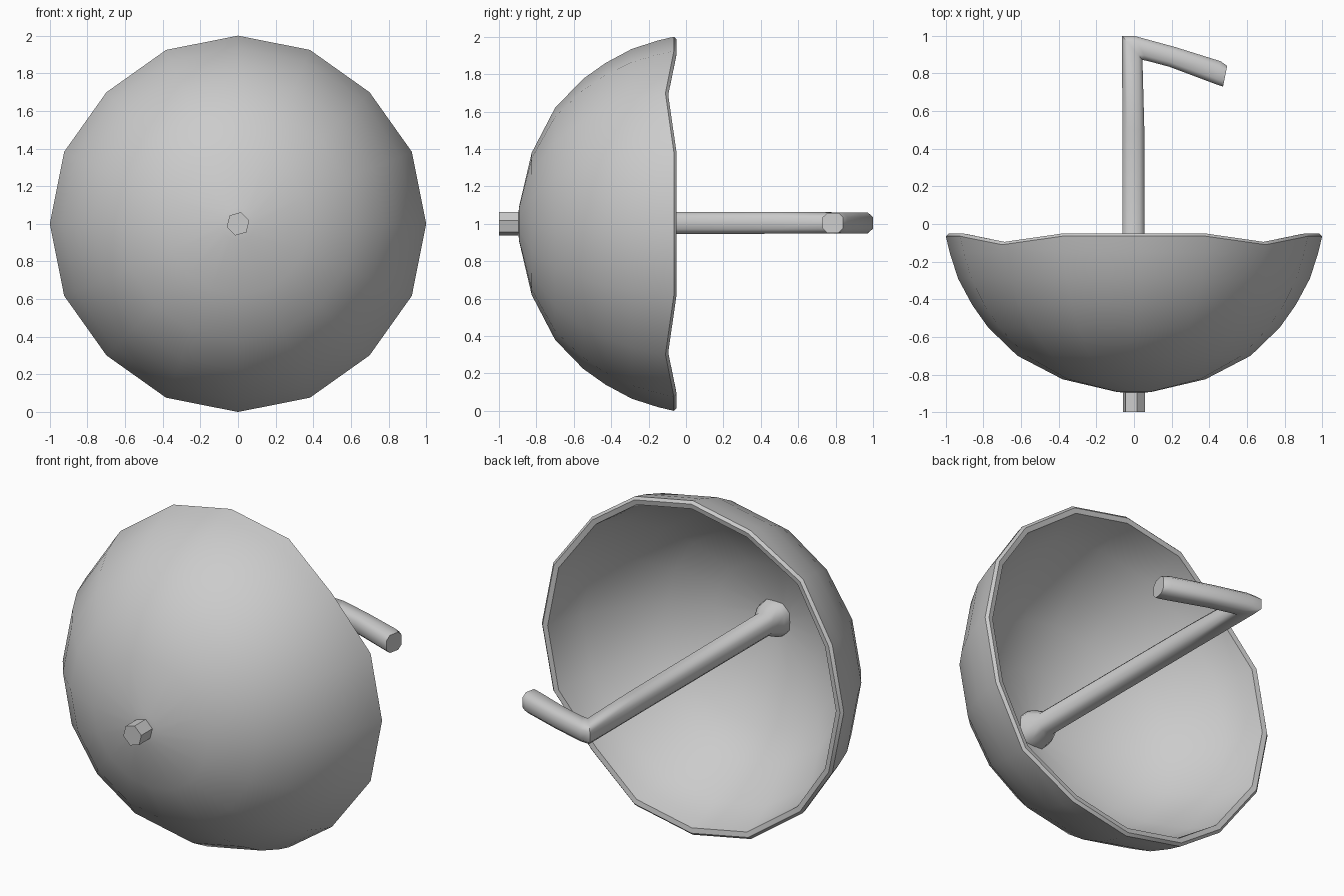
import bpy, bmesh, math

if "Cube" in bpy.data.objects:
    bpy.data.objects.remove(bpy.data.objects["Cube"])

CZ = 1.0      # height of the umbrella's axis
SIDES = 16    # canopy facets


def finish(name, bm, angle):
    bmesh.ops.recalc_face_normals(bm, faces=bm.faces)
    mesh = bpy.data.meshes.new(name)
    bm.to_mesh(mesh)
    bm.free()
    ob = bpy.data.objects.new(name, mesh)
    bpy.context.collection.objects.link(ob)
    bpy.ops.object.select_all(action='DESELECT')
    ob.select_set(True)
    bpy.context.view_layer.objects.active = ob
    bpy.ops.object.shade_smooth_by_angle(angle=math.radians(angle))
    return ob


def bridge(bm, a, b):
    n = len(a)
    for i in range(n):
        bm.faces.new((a[i], a[(i + 1) % n], b[(i + 1) % n], b[i]))


def fan(bm, ring, tip):
    n = len(ring)
    for i in range(n):
        bm.faces.new((ring[i], ring[(i + 1) % n], tip))


# Canopy: outer shell, thin rim and inner shell, revolved about the y axis
profile = [(.09, -.893), (.38, -.825), (.62, -.70), (.775, -.55), (.86, -.43),
           (.935, -.29), (.98, -.15), (1.0, -.065), (.985, -.05), (.955, -.055),
           (.935, -.15), (.885, -.28), (.73, -.525), (.58, -.66), (.35, -.78), (.09, -.845)]
bm = bmesh.new()
rings = []
for r, y in profile:
    ring = []
    for i in range(SIDES):
        a = 2 * math.pi * i / SIDES
        # the rim dips at the four seams
        dip = .045 if i % 4 == 2 and y > -.1 else 0
        rr = r - dip * .25
        ring.append(bm.verts.new((rr * math.cos(a), y - dip, CZ + rr * math.sin(a))))
    rings.append(ring)
for a, b in zip(rings, rings[1:]):
    bridge(bm, a, b)
fan(bm, rings[0], bm.verts.new((0, -.90, CZ)))
fan(bm, rings[-1], bm.verts.new((0, -.85, CZ)))
finish("canopy", bm, 32)

# Ferrule: hexagonal tip in front of the canopy
bm = bmesh.new()
ends = [[bm.verts.new((.062 * math.sin(k * math.pi / 3 + .25), y,
                       CZ + .064 * math.cos(k * math.pi / 3 + .25))) for k in range(6)]
        for y in (-1.0, -.86)]
bridge(bm, *ends)
for e in ends:
    bm.faces.new(e)
finish("ferrule", bm, 30)

# Shaft and bent handle: rounded-square section swept through left/right edge points
# each row: left x, left y, right x, right y, half height
path = [(-.10, -.86, .10, -.86, .10), (-.09, -.80, .09, -.80, .09),
        (-.062, -.73, .058, -.73, .06), (-.062, .5, .055, .5, .058),
        (-.063, 1.0, .045, .872, .056), (0, 1.0, .07, .867, .056),
        (.22, .94, .19, .835, .056), (.46, .865, .43, .745, .056),
        (.495, .84, .473, .73, .053)]
section = [(1, .55), (.55, 1), (-.55, 1), (-1, .55), (-1, -.55), (-.55, -1), (.55, -1), (1, -.55)]
bm = bmesh.new()
rings = []
for lx, ly, rx, ry, h in path:
    rings.append([bm.verts.new(((lx + rx) / 2 + u * (rx - lx) / 2,
                                (ly + ry) / 2 + u * (ry - ly) / 2,
                                CZ + .005 + w * h)) for u, w in section])
for a, b in zip(rings, rings[1:]):
    bridge(bm, a, b)
bm.faces.new(rings[0])
bm.faces.new(rings[-1])
finish("shaft_and_handle", bm, 50)
